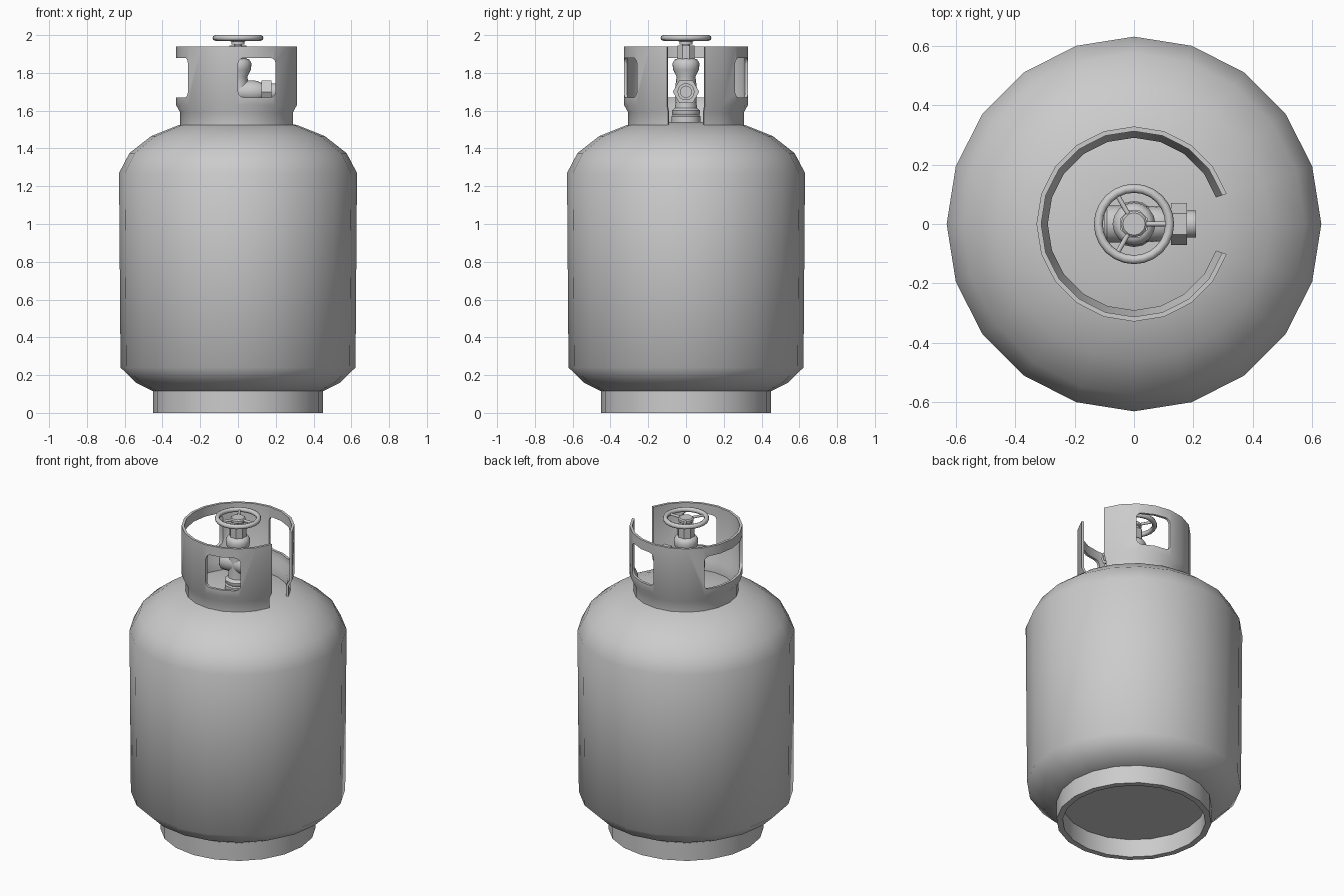
import bpy, bmesh, math
from mathutils import Matrix, Vector

if "Cube" in bpy.data.objects:
    bpy.data.objects.remove(bpy.data.objects["Cube"])


def finish(bm, name, angle=40):
    bmesh.ops.recalc_face_normals(bm, faces=bm.faces)
    me = bpy.data.meshes.new(name)
    bm.to_mesh(me)
    bm.free()
    ob = bpy.data.objects.new(name, me)
    bpy.context.collection.objects.link(ob)
    smooth(ob, angle)
    return ob


def smooth(ob, angle):
    bpy.ops.object.select_all(action='DESELECT')
    ob.select_set(True)
    bpy.context.view_layer.objects.active = ob
    bpy.ops.object.shade_smooth_by_angle(angle=math.radians(angle))


def lathe(name, profile, sides=20, start=0, sweep=360, closed=False, matrix=None, angle=40):
    """Turn an (r, z) profile; closed=True means the profile is a loop."""
    bm = bmesh.new()
    full = sweep == 360
    count = sides if full else sides + 1
    rings = []
    for i in range(count):
        a = math.radians(start + sweep * i / sides)
        rings.append([bm.verts.new((r * math.cos(a), r * math.sin(a), z)) for r, z in profile])
    n = len(profile)
    for i in range(sides):
        p, q = rings[i], rings[(i + 1) % count]
        for j in range(n if closed else n - 1):
            k = (j + 1) % n
            bm.faces.new((p[j], q[j], q[k], p[k]))
    if not closed:
        bm.faces.new([r[0] for r in rings])
        bm.faces.new([r[-1] for r in rings])
    elif not full:
        # close the two cut ends, quad by quad
        for ring in (rings[0], rings[-1]):
            for j in range(n // 2 - 1):
                bm.faces.new((ring[j], ring[j + 1], ring[n - 2 - j], ring[n - 1 - j]))
    if matrix:
        bm.transform(matrix)
    return finish(bm, name, angle)


# Tank body
lathe("tank_body", [(0.40, 0.115), (0.45, 0.115), (0.54, 0.16), (0.622, 0.24), (0.63, 1.27),
                    (0.575, 1.375), (0.46, 1.465), (0.31, 1.525), (0.12, 1.54)], angle=60)

# Foot ring
lathe("foot_ring", [(0.45, 0), (0.45, 0.13), (0.415, 0.13), (0.415, 0)], closed=True)

# Collar guard with the outlet gap facing +x
outer = [(0.306, 1.51), (0.306, 1.59), (0.328, 1.63), (0.328, 1.94)]
collar = lathe("collar", outer + [(r - 0.016, z) for r, z in reversed(outer)],
               sides=18, start=18, sweep=324, closed=True)


def window_cutter(name, size, centre, axis):
    bm = bmesh.new()
    bmesh.ops.create_cube(bm, size=1)
    bm.transform(Matrix.Translation(centre) @ Matrix.Diagonal((*size, 1)))
    edges = [e for e in bm.edges
             if abs((e.verts[0].co - e.verts[1].co).normalized()[axis]) > 0.9]
    bmesh.ops.bevel(bm, geom=edges, offset=0.03, segments=3, profile=0.5, affect='EDGES')
    ob = finish(bm, name)
    ob.hide_render = True
    ob.hide_set(True)
    return ob


# Hand-hold windows: front and back together, then the left one
cutters = [window_cutter("side_window_cutter", (0.198, 1, 0.21), (0.1, 0, 1.775), 1),
           window_cutter("left_window_cutter", (0.4, 0.386, 0.21), (-0.4, 0, 1.775), 0)]
for c in cutters:
    m = collar.modifiers.new("window", 'BOOLEAN')
    m.operation = 'DIFFERENCE'
    m.solver = 'EXACT'
    m.object = c
bpy.context.view_layer.objects.active = collar
for m in list(collar.modifiers):
    bpy.ops.object.modifier_apply(modifier=m.name)
for c in cutters:
    bpy.data.objects.remove(c)
smooth(collar, 40)

# Valve body and bonnet
lathe("valve_body", [(0.078, 1.52), (0.078, 1.57), (0.07, 1.577), (0.075, 1.585), (0.075, 1.60),
                     (0.058, 1.615), (0.055, 1.66), (0.055, 1.74), (0.05, 1.78), (0.068, 1.815),
                     (0.072, 1.85), (0.06, 1.87), (0.048, 1.875)], sides=16)
lathe("valve_bonnet", [(0.05, 1.86), (0.05, 1.945)], sides=8, start=22.5, angle=30)
lathe("valve_stem", [(0.02, 1.93), (0.02, 1.985)], sides=12)

# Side outlet, hex nut and rear stub, all along x
along_x = Matrix.Translation((0, 0, 1.70)) @ Matrix.Rotation(math.pi / 2, 4, 'Y')
lathe("valve_outlet", [(0.052, -0.10), (0.062, -0.09), (0.062, -0.05), (0.056, 0.0),
                       (0.06, 0.06), (0.058, 0.10), (0.045, 0.13)], sides=16, matrix=along_x)
lathe("outlet_nut", [(0.07, 0.125), (0.07, 0.178)], sides=6, start=30, matrix=along_x @ Matrix.Rotation(math.pi / 3, 4, 'Z'), angle=30)
lathe("outlet_nozzle", [(0.045, 0.17), (0.045, 0.208), (0.03, 0.208), (0.03, 0.18)],
      sides=16, matrix=along_x)

# Hand wheel: rim, hub and three spokes
rim = [(0.12 + 0.015 * math.cos(t * math.pi / 4), 1.985 + 0.015 * math.sin(t * math.pi / 4))
       for t in range(8)]
lathe("wheel_rim", rim, sides=24, closed=True, angle=60)
lathe("wheel_hub", [(0.035, 1.95), (0.035, 1.965), (0.045, 1.97), (0.045, 1.985), (0.038, 1.992)],
      sides=12)
for i in range(3):
    spoke = Matrix.Rotation(i * 2 * math.pi / 3, 4, 'Z') @ Matrix.Translation((0, 0, 1.982)) \
        @ Matrix.Rotation(math.pi / 2, 4, 'Y')
    lathe(f"wheel_spoke_{i + 1}", [(0.008, 0.03), (0.008, 0.115)], sides=8, matrix=spoke, angle=50)
